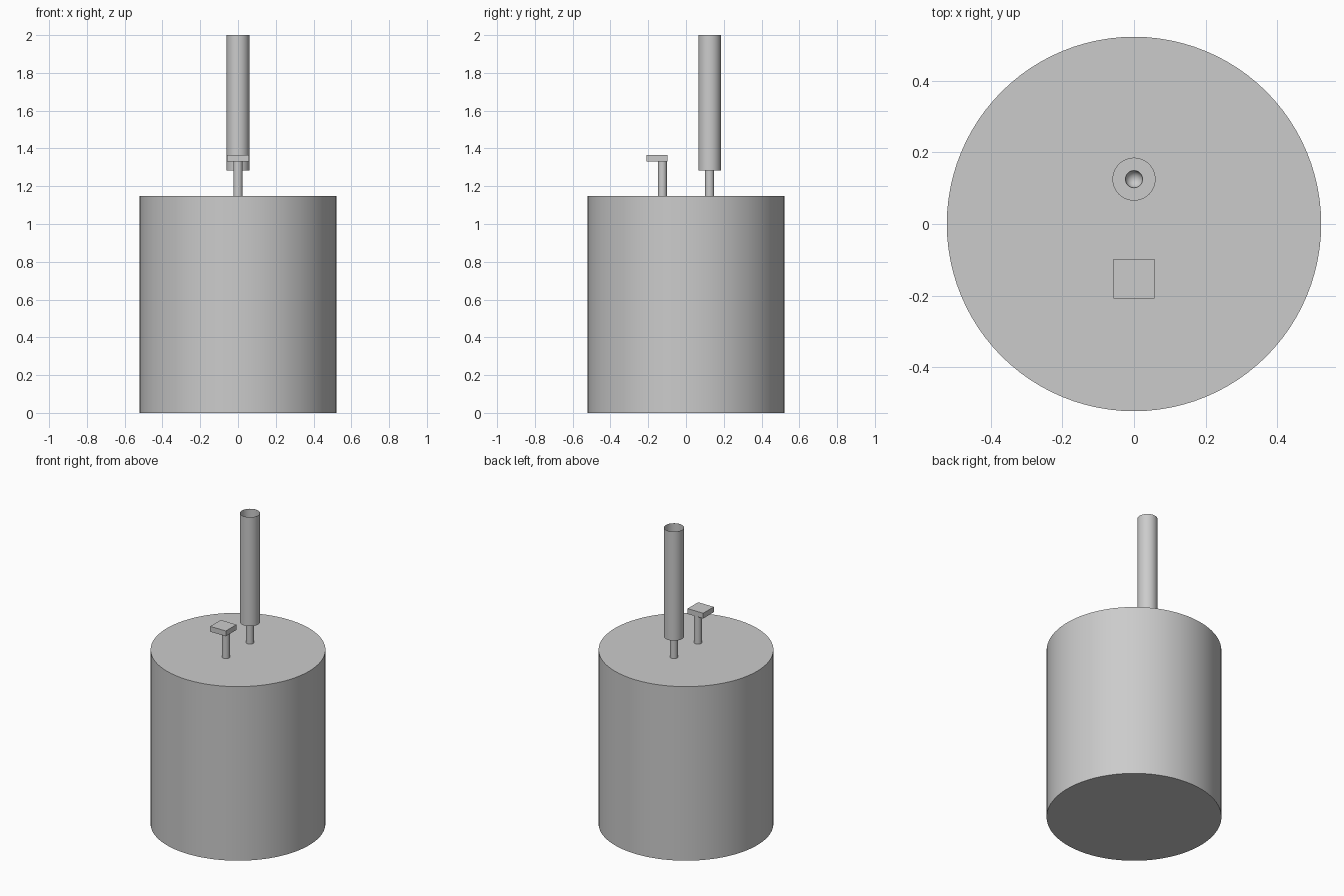
import bpy, bmesh
from math import radians, sin, cos

cube = bpy.data.objects.get("Cube")
if cube:
    bpy.data.objects.remove(cube, do_unlink=True)

grey = bpy.data.materials.new("plain grey")
grey.use_nodes = True
colour = (0.6, 0.6, 0.6, 1)
grey.diffuse_color = colour
grey.node_tree.nodes["Principled BSDF"].inputs["Base Color"].default_value = colour


def lathe(name, profile, y=0, sides=64):
    """Spin a (radius, height) profile around a vertical axis."""
    bm = bmesh.new()
    verts = [bm.verts.new((r, 0, z)) for r, z in profile]
    edges = [bm.edges.new(pair) for pair in zip(verts, verts[1:])]
    bmesh.ops.spin(bm, geom=verts + edges, axis=(0, 0, 1), cent=(0, 0, 0),
                   angle=radians(360), steps=sides)
    bmesh.ops.remove_doubles(bm, verts=bm.verts, dist=0.0001)
    bmesh.ops.recalc_face_normals(bm, faces=bm.faces)
    mesh = bpy.data.meshes.new(name)
    bm.to_mesh(mesh)
    bm.free()
    mesh.materials.append(grey)
    obj = bpy.data.objects.new(name, mesh)
    obj.location.y = y
    bpy.context.collection.objects.link(obj)
    bpy.ops.object.select_all(action="DESELECT")
    obj.select_set(True)
    bpy.context.view_layer.objects.active = obj
    bpy.ops.object.shade_smooth_by_angle(angle=radians(30))
    return obj


# Large drum
body_top = 1.147
lathe("drum_body", [(0, 0), (0.522, 0), (0.522, body_top), (0, body_top)], sides=96)

# Rear open tube on a thin stem, with a small rounded hollow in its floor
stem, tube, floor = 0.024, 0.06, 1.282
hollow = [(stem * cos(radians(a)), floor + 0.002 - stem * sin(radians(a)))
          for a in range(0, 91, 15)]
lathe("rear_stem", [(0, body_top), (stem, body_top), (stem, floor), (0.0245, floor)], 0.125, 32)
lathe("open_tube", [(0.0245, floor), (tube, floor), (tube, 2), (tube - 0.001, 2),
                    (tube - 0.001, floor + 0.002)] + hollow, 0.125, 48)

# Front post carrying a square plate
lathe("front_post", [(0, body_top), (stem, body_top), (stem, 1.335), (0, 1.335)], -0.125, 32)
bpy.ops.mesh.primitive_cube_add(size=1, location=(0, -0.153, 1.3475))
plate = bpy.context.object
plate.name = "square_plate"
plate.scale = (0.114, 0.11, 0.035)
plate.data.materials.append(grey)
